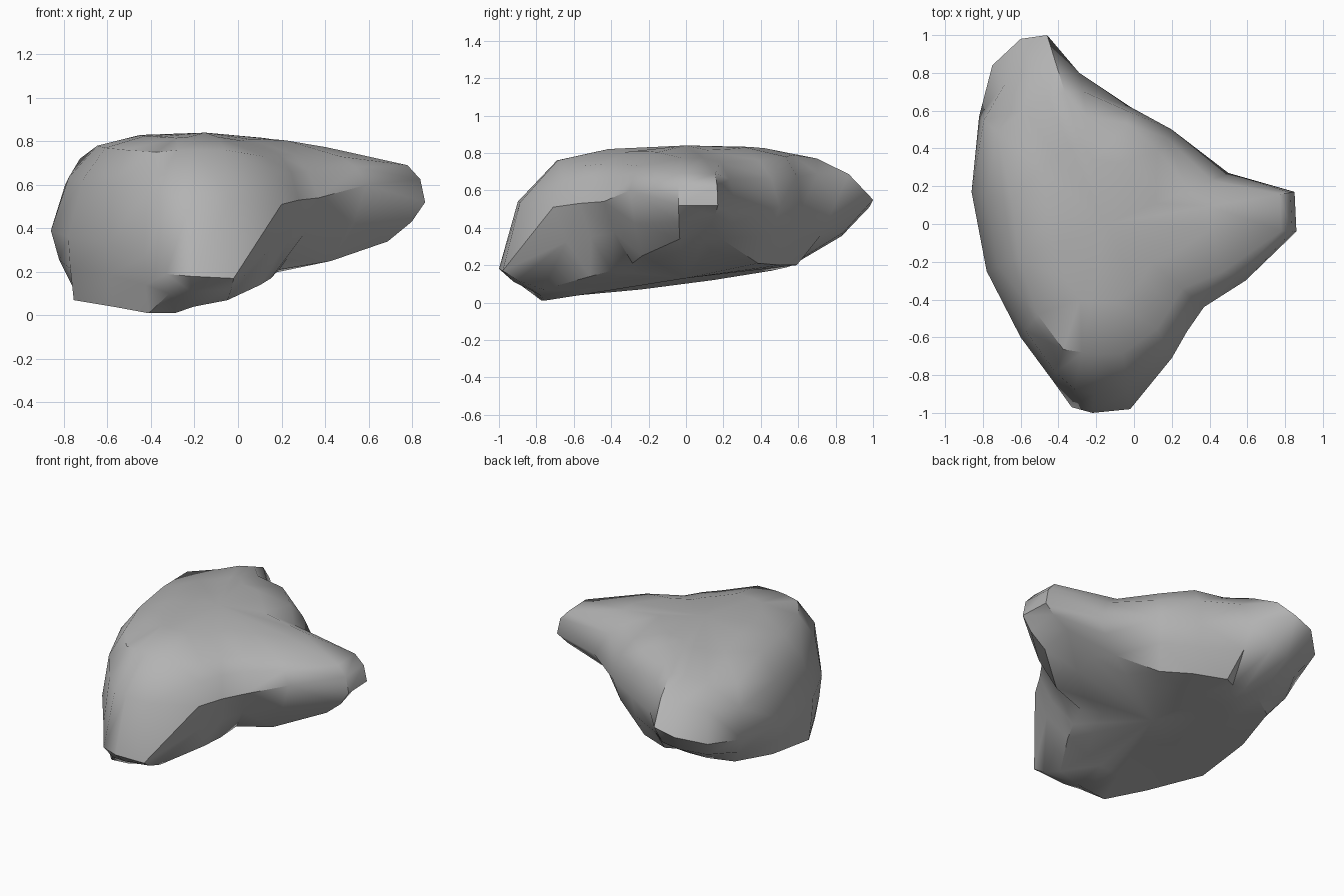
import bpy
import bmesh
import math
from mathutils import Vector

# Remove the default cube
default_cube = bpy.data.objects.get("Cube")
if default_cube:
    bpy.data.objects.remove(default_cube, do_unlink=True)

# Middle of the boulder, on its top and on its underside
TOP_CENTRE = Vector((-0.15, 0.0, 0.84))
BASE_CENTRE = Vector((-0.15, 0.0, 0.13))

# Outline of the boulder, in hundredths, anticlockwise from the +x lobe:
# rim x, y, z, then shoulder reach and height, then foot reach and height
OUTLINE = [
    (86, -4, 52, 92, 69, 83, 34),
    (85, 17, 52, 92, 69, 80, 42),
    (50, 27, 51, 68, 75, 70, 34),
    (20, 50, 51, 78, 76, 77, 21),
    (-2, 62, 50, 86, 78, 82, 20),
    (-29, 80, 53, 71, 79, 74, 20),
    (-46, 100, 55, 70, 77, 56, 20),
    (-60, 98, 51, 67, 77, 58, 20),
    (-75, 84, 45, 72, 73, 65, 19),
    (-82, 57, 40, 86, 72, 80, 17),
    (-86, 17, 39, 70, 78, 85, 12),
    (-78, -25, 36, 73, 77, 96, 7),
    (-60, -60, 33, 80, 76, 94, 4),
    (-43, -83, 27, 80, 75, 93, 1),
    (-33, -97, 19, 70, 76, 78, 1),
    (-22, -100, 18, 69, 76, 78, 4),
    (-2, -98, 17, 70, 76, 78, 7),
    (20, -71, 51, 78, 73, 72, 14),
    (28, -57, 53, 79, 74, 70, 17),
    (37, -44, 54, 78, 74, 65, 21),
    (59, -30, 60, 84, 73, 78, 25),
]


def reach(rim, amount, height):
    """Point at a share of the way from the middle axis to the rim."""
    point = TOP_CENTRE.lerp(rim, amount)
    point.z = height
    return point


def column(values):
    """Points down one side of the boulder, from the top to the underside."""
    x, y, z, shoulder_reach, shoulder_z, foot_reach, foot_z = [v / 100 for v in values]
    rim = Vector((x, y, z))
    shoulder = reach(rim, shoulder_reach, shoulder_z)
    foot = reach(rim, foot_reach, foot_z)
    # Steep walls swell outwards between the rim and the shoulder
    rise = shoulder_z - z
    wall = reach(rim, (1 + shoulder_reach) / 2 * (1 + 0.11 * rise), z + 0.62 * rise)
    # The crown sinks most towards the low lobes
    sink = TOP_CENTRE.z - shoulder_z
    crown = reach(rim, 0.6 * shoulder_reach, TOP_CENTRE.z - 3 * sink ** 2)
    # The underside rounds inwards to the foot
    haunch = reach(rim, 1 - 0.36 * (1 - foot_reach), (z + foot_z) / 2)
    belly = BASE_CENTRE.lerp(foot, 0.7)
    return [crown, shoulder, wall, rim, haunch, foot, belly]


def make_material(name, colour, roughness):
    material = bpy.data.materials.new(name)
    material.use_nodes = True
    material.diffuse_color = colour
    shader = next(n for n in material.node_tree.nodes if n.type == "BSDF_PRINCIPLED")
    shader.inputs["Base Color"].default_value = colour
    shader.inputs["Roughness"].default_value = roughness
    return material


# Boulder: columns joined into rings, closed by fans on top and underneath
bm = bmesh.new()
columns = [[bm.verts.new(p) for p in column(values)] for values in OUTLINE]
top = bm.verts.new(TOP_CENTRE)
base = bm.verts.new(BASE_CENTRE)
for index, here in enumerate(columns):
    following = columns[(index + 1) % len(columns)]
    bm.faces.new((top, here[0], following[0]))
    bm.faces.new((base, following[-1], here[-1]))
    for row in range(len(here) - 1):
        bm.faces.new((here[row], here[row + 1], following[row + 1], following[row]))
bmesh.ops.triangulate(bm, faces=bm.faces[:], quad_method="SHORT_EDGE")
bmesh.ops.recalc_face_normals(bm, faces=bm.faces[:])

mesh = bpy.data.meshes.new("boulder")
bm.to_mesh(mesh)
bm.free()
boulder = bpy.data.objects.new("boulder", mesh)
bpy.context.collection.objects.link(boulder)
mesh.materials.append(make_material("stone grey", (0.45, 0.45, 0.45, 1.0), 0.9))

# Smooth stone with only the sharpest ridges left crisp
bpy.ops.object.select_all(action="DESELECT")
boulder.select_set(True)
bpy.context.view_layer.objects.active = boulder
bpy.ops.object.shade_smooth_by_angle(angle=math.radians(42))
